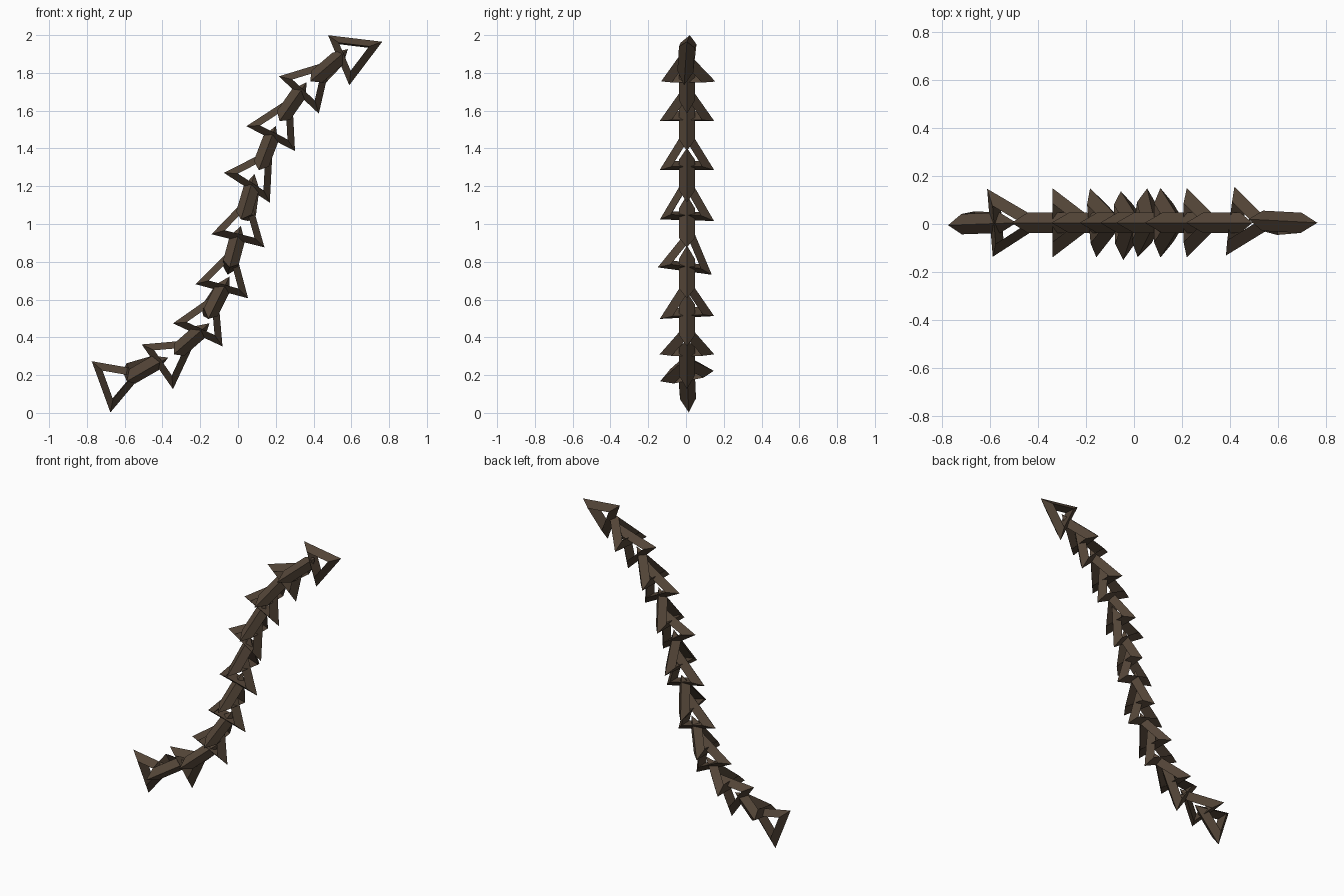
import bpy
from math import radians
from mathutils import Matrix, Vector

cube = bpy.data.objects.get("Cube")
if cube:
    bpy.data.objects.remove(cube, do_unlink=True)

# One dark brown material for the whole chain
brown = bpy.data.materials.new("dark_brown_iron")
brown.use_nodes = True
brown.diffuse_color = (0.085, 0.058, 0.038, 1)
bsdf = next(n for n in brown.node_tree.nodes if n.type == "BSDF_PRINCIPLED")
bsdf.inputs["Base Color"].default_value = brown.diffuse_color
bsdf.inputs["Roughness"].default_value = 0.8

# Triangular link with a three-sided bar, its tip along local +x
MAJOR, MINOR = 0.118, 0.049
BASE = (MAJOR + MINOR) / 2  # distance from the centre to the base edge
bpy.ops.mesh.primitive_torus_add(major_segments=3, minor_segments=3,
                                 major_radius=MAJOR, minor_radius=MINOR,
                                 location=(0, 0, 0))
first = bpy.context.object
link_mesh = first.data
link_mesh.name = "triangle_link"
link_mesh.materials.append(brown)
for poly in link_mesh.polygons:
    poly.use_smooth = False
bpy.data.objects.remove(first, do_unlink=True)


def add_link(name, x, z, slope, roll=0, spin=0):
    """Place a link by its base midpoint, climbing angle, roll and spin."""
    turn = Matrix.Rotation(radians(-slope), 4, 'Y')
    centre = Vector((x, 0.005, z)) + turn @ Vector((BASE, 0, 0))
    link = bpy.data.objects.new(name, link_mesh)
    bpy.context.collection.objects.link(link)
    link.matrix_world = (Matrix.Translation(centre) @ turn
                         @ Matrix.Rotation(radians(roll), 4, 'X')
                         @ Matrix.Rotation(radians(spin), 4, 'Z'))


# Links standing upright, facing the front: x, z, slope, roll
upright = [
    (-0.725, 0.138, 20, 4), (-0.427, 0.244, 35, 0), (-0.213, 0.413, 65, 0),
    (-0.086, 0.644, 75, 0), (0, 0.911, 76, 0), (0.047, 1.192, 57, 0),
    (0.173, 1.452, 63, 0), (0.322, 1.683, 47, 0), (0.533, 1.867, 23, -6),
]
for i, (x, z, slope, roll) in enumerate(upright, 1):
    add_link(f"upright_link_{i}", x, z, slope, 90 + roll)

# Links lying crosswise between them: x, z, slope, roll, spin
crosswise = [
    (-0.6, 0.195, 23, 12, 0), (-0.34, 0.31, 41, 0, 0),
    (-0.17, 0.505, 60, 6, 0), (-0.05, 0.75, 75, 0, 8),
    (0.035, 1.02, 78, -8, 0), (0.11, 1.285, 69, 0, 0),
    (0.22, 1.545, 55, 0, 0), (0.4, 1.755, 43, -5, -5),
]
for i, spec in enumerate(crosswise, 1):
    add_link(f"crosswise_link_{i}", *spec)
